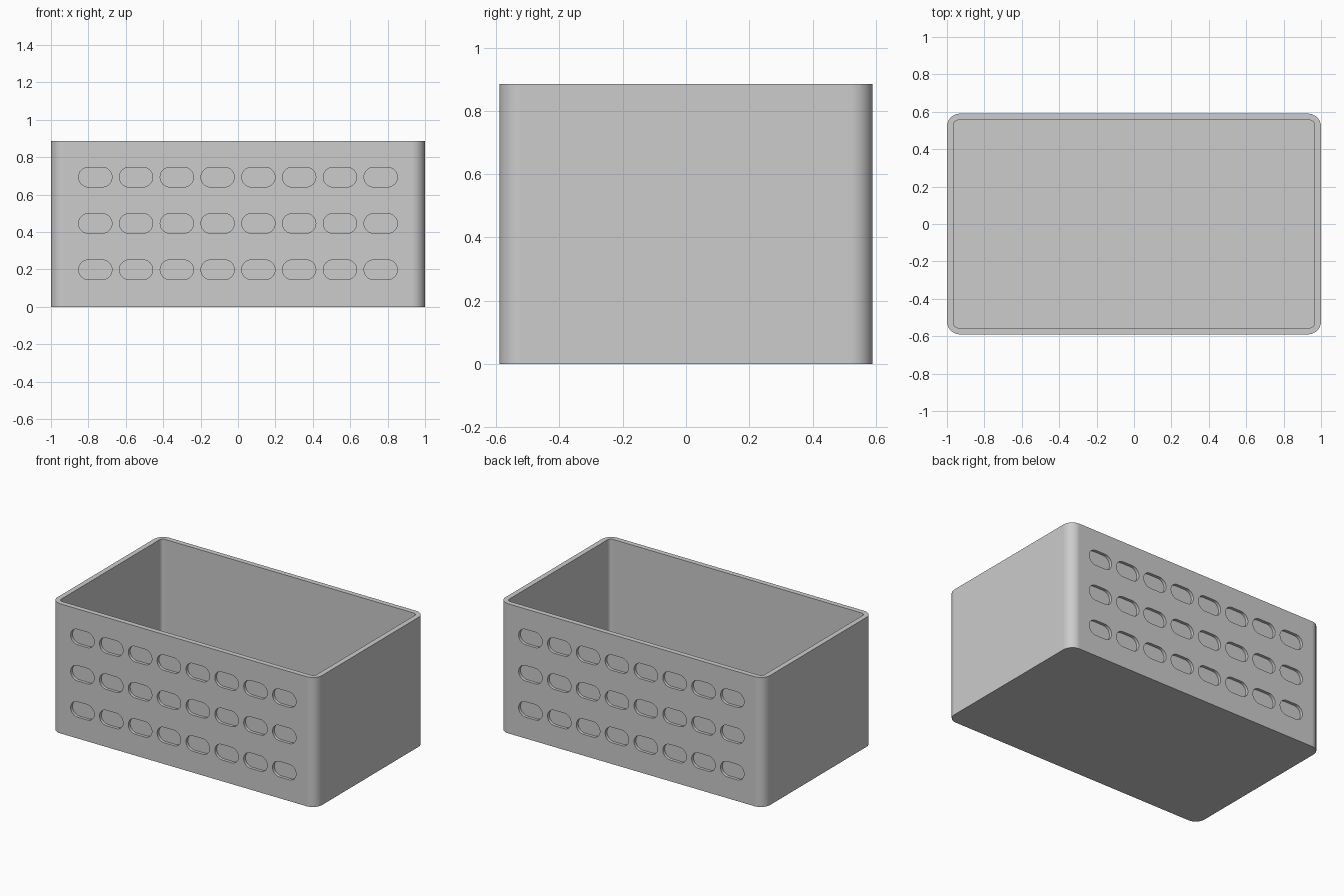
import bpy, bmesh, math
from mathutils import Vector

cube = bpy.data.objects.get("Cube")
if cube:
    bpy.data.objects.remove(cube, do_unlink=True)

# Overall sizes
HALF_X, HALF_Y, HEIGHT = 1.0, 0.59, 0.885
CORNER = 0.07
WALL = 0.035
FLOOR = 0.035
SLOT_W, SLOT_H, SLOT_DEPTH = 0.178, 0.105, 0.02
COLUMNS, ROWS = 8, 3
PITCH_X, PITCH_Z = 0.218, 0.2475

grey = bpy.data.materials.new("plain grey")
grey.use_nodes = True
colour = (0.604, 0.604, 0.604, 1.0)
grey.diffuse_color = colour
grey.node_tree.nodes["Principled BSDF"].inputs["Base Color"].default_value = colour


def rounded_outline(hx, hy, r, steps):
    """Counter-clockwise outline of a rectangle with round corners."""
    points = []
    for quarter, (sx, sy) in enumerate([(1, 1), (-1, 1), (-1, -1), (1, -1)]):
        for i in range(steps + 1):
            a = (quarter + i / steps) * math.pi / 2
            points.append((sx * (hx - r) + r * math.cos(a),
                           sy * (hy - r) + r * math.sin(a)))
    return points


def add_prism(bm, outline, place, depth):
    """Fill an outline and extrude it along a vector."""
    face = bm.faces.new([bm.verts.new(place(u, v)) for u, v in outline])
    result = bmesh.ops.extrude_face_region(bm, geom=[face], use_keep_orig=True)
    moved = [g for g in result["geom"] if isinstance(g, bmesh.types.BMVert)]
    bmesh.ops.translate(bm, verts=moved, vec=depth)


def make_object(name, bm):
    bmesh.ops.remove_doubles(bm, verts=bm.verts, dist=0.0001)
    bmesh.ops.recalc_face_normals(bm, faces=bm.faces)
    mesh = bpy.data.meshes.new(name)
    bm.to_mesh(mesh)
    bm.free()
    mesh.materials.append(grey)
    obj = bpy.data.objects.new(name, mesh)
    bpy.context.collection.objects.link(obj)
    return obj


# Solid body with rounded vertical corners
bm = bmesh.new()
add_prism(bm, rounded_outline(HALF_X, HALF_Y, CORNER, 12),
          lambda u, v: (u, v, 0), Vector((0, 0, HEIGHT)))
crate = make_object("storage_box", bm)

# Cutter for the open inside
bm = bmesh.new()
add_prism(bm, rounded_outline(HALF_X - WALL, HALF_Y - WALL, 0.025, 8),
          lambda u, v: (u, v, FLOOR), Vector((0, 0, HEIGHT)))
cavity = make_object("cavity_cutter", bm)

# Cutter for the rows of shallow slots on the front and back
bm = bmesh.new()
slot = rounded_outline(SLOT_W / 2, SLOT_H / 2, SLOT_H / 2 - 0.0005, 8)
for side in (-1, 1):
    for col in range(COLUMNS):
        for row in range(ROWS):
            cx = (col - (COLUMNS - 1) / 2) * PITCH_X
            cz = HEIGHT / 2 + 0.003 + (row - (ROWS - 1) / 2) * PITCH_Z
            add_prism(bm, slot,
                      lambda u, v: (cx + u, side * (HALF_Y - SLOT_DEPTH), cz + v),
                      Vector((0, side * 0.1, 0)))
slots = make_object("slot_cutter", bm)

# Carve the body, then discard the cutters
bpy.ops.object.select_all(action="DESELECT")
crate.select_set(True)
bpy.context.view_layer.objects.active = crate
for cutter in (cavity, slots):
    cutter.hide_render = True
    mod = crate.modifiers.new("carve", "BOOLEAN")
    mod.operation = "DIFFERENCE"
    mod.solver = "EXACT"
    mod.object = cutter
    bpy.ops.object.modifier_apply(modifier=mod.name)
    bpy.data.objects.remove(cutter, do_unlink=True)

# Smooth corners, flat walls
bpy.ops.object.shade_smooth_by_angle(angle=math.radians(30))
weighted = crate.modifiers.new("flat_walls", "WEIGHTED_NORMAL")
weighted.keep_sharp = True
